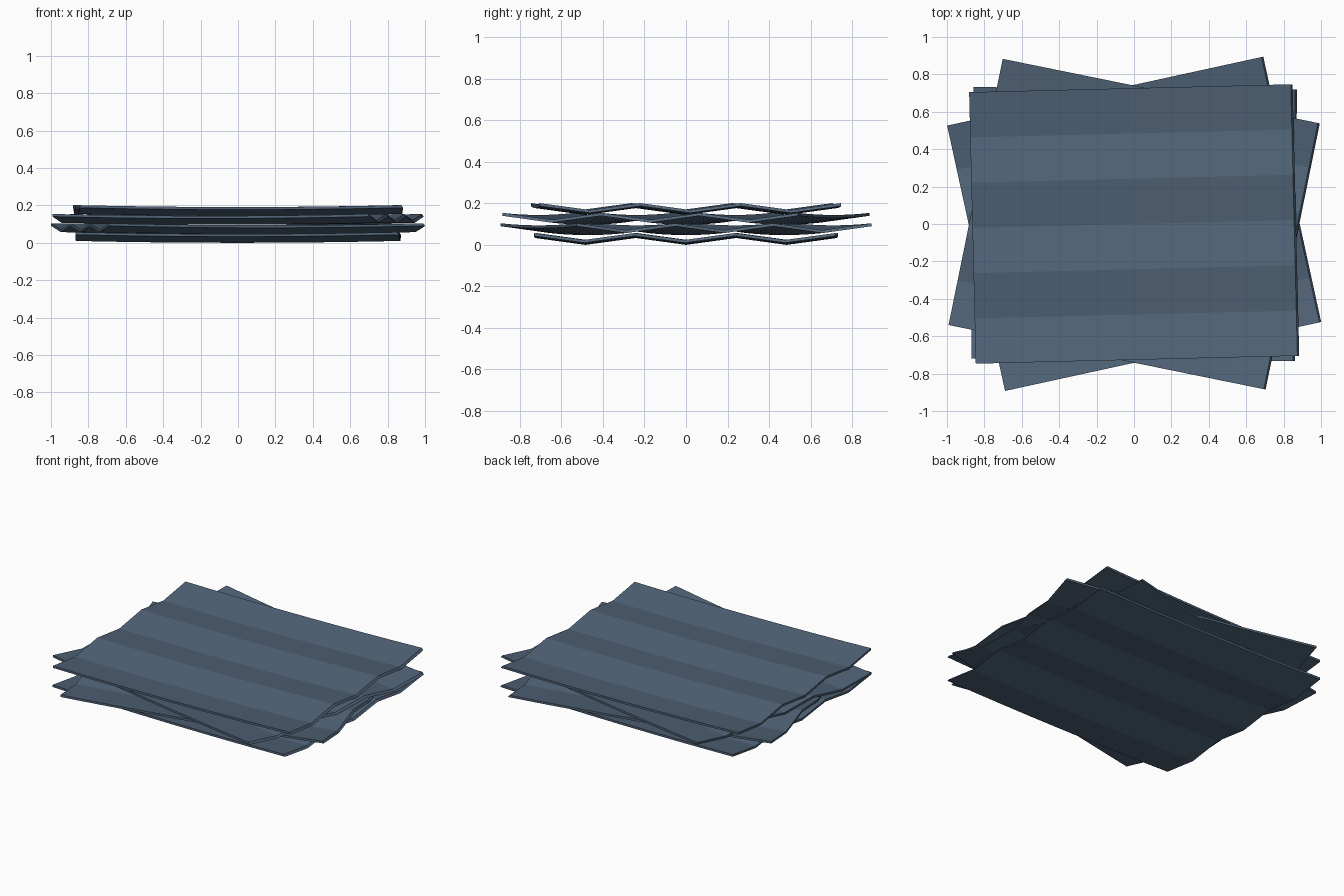
import bpy, bmesh, math

if "Cube" in bpy.data.objects:
    bpy.data.objects.remove(bpy.data.objects["Cube"])

slate = bpy.data.materials.new("slate blue")
slate.diffuse_color = (0.082, 0.128, 0.19, 1)
slate.use_nodes = True
slate.node_tree.nodes["Principled BSDF"].inputs["Base Color"].default_value = slate.diffuse_color

LENGTH, WIDTH = 1.72, 1.452     # sheet size along and across the folds
FOLD, SAG, THICK = 0.033, 0.010, 0.014
STRIPS, STEPS = 6, 8


def folded_sheet(name, peak, angle):
    """Zigzag sheet with folds along x, sagging slightly towards the middle."""
    bm = bmesh.new()

    def layer(drop, spread):
        rows = []
        for j in range(STRIPS + 1):
            y = WIDTH * (j / STRIPS - 0.5)
            row = []
            for i in range(STEPS + 1):
                t = 2 * i / STEPS - 1
                x = t * LENGTH / 2 + (spread if i == STEPS else 0)
                z = peak - FOLD * (j % 2) - SAG * (1 - t * t) - drop
                row.append(bm.verts.new((x, y, z)))
            rows.append(row)
        return rows

    top, low = layer(0, 0), layer(THICK, 0.01)
    for j in range(STRIPS):
        for i in range(STEPS):
            for g in (top, low):
                bm.faces.new((g[j][i], g[j][i + 1], g[j + 1][i + 1], g[j + 1][i]))
    # rim between the upper and lower surfaces
    for i in range(STEPS):
        for j in (0, STRIPS):
            bm.faces.new((top[j][i], top[j][i + 1], low[j][i + 1], low[j][i]))
    for j in range(STRIPS):
        for i in (0, STEPS):
            bm.faces.new((top[j][i], top[j + 1][i], low[j + 1][i], low[j][i]))
    bmesh.ops.recalc_face_normals(bm, faces=bm.faces)

    mesh = bpy.data.meshes.new(name)
    bm.to_mesh(mesh)
    bm.free()
    mesh.materials.append(slate)
    obj = bpy.data.objects.new(name, mesh)
    obj.location.x = -0.004
    obj.rotation_euler.z = math.radians(angle)
    bpy.context.collection.objects.link(obj)


# Stack from bottom to top, each sheet turned differently
for name, peak, angle in (("bottom_sheet", 0.057, -0.4),
                          ("lower_middle_sheet", 0.104, 12.3),
                          ("upper_middle_sheet", 0.154, -11.5),
                          ("top_sheet", 0.201, 1.4)):
    folded_sheet(name, peak, angle)
